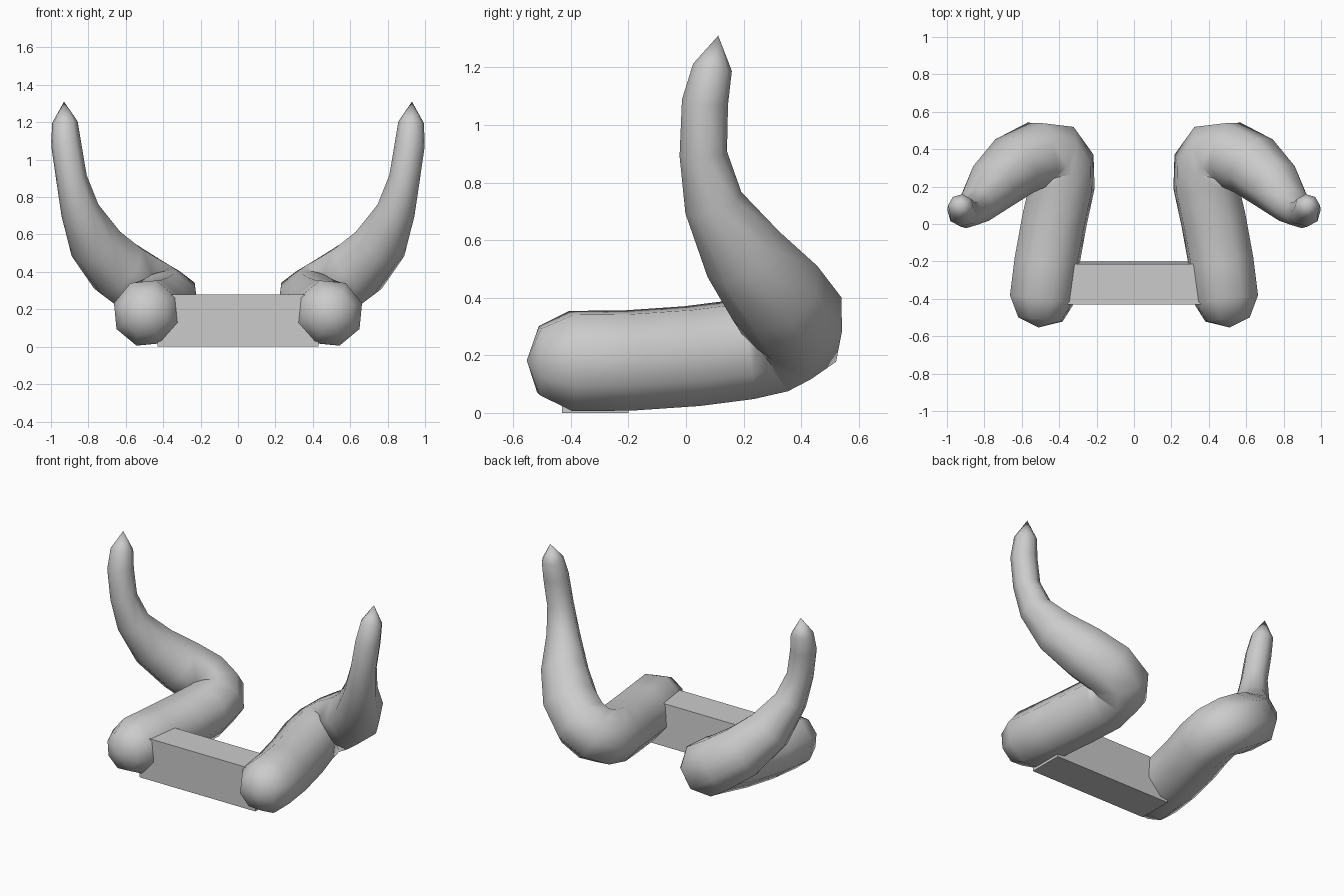
import bpy, bmesh, math
from mathutils import Vector

if "Cube" in bpy.data.objects:
    bpy.data.objects.remove(bpy.data.objects["Cube"])

SIDES = 8

# Centre line and radius of one arm: x, y, z, radius (front foot, bend, raised tip)
PATH = [
    (0.50, -0.51, 0.182, 0.125),
    (0.49, -0.40, 0.180, 0.182),
    (0.465, -0.20, 0.182, 0.182),
    (0.425, 0.02, 0.197, 0.182),
    (0.385, 0.20, 0.220, 0.182),
    (0.385, 0.31, 0.245, 0.182),
    (0.425, 0.37, 0.275, 0.182),
    (0.51, 0.375, 0.325, 0.182),
    (0.64, 0.31, 0.415, 0.175),
    (0.76, 0.20, 0.550, 0.148),
    (0.845, 0.095, 0.730, 0.104),
    (0.89, 0.06, 0.900, 0.083),
    (0.918, 0.066, 1.080, 0.081),
    (0.926, 0.092, 1.200, 0.069),
]
FOOT_END = Vector((0.51, -0.553, 0.182))
TIP = Vector((0.93, 0.112, 1.31))


def make_arm(name, side):
    """Sweep an eight-sided ring along the path; side is +1 or -1."""
    bm = bmesh.new()
    pts = [Vector(p[:3]) for p in PATH]
    chain = [FOOT_END] + pts + [TIP]
    tangent = Vector((0, 1, 0))
    u, v = Vector((1, 0, 0)), Vector((0, 0, 1))
    rings = []
    for i, p in enumerate(pts):
        new = ((chain[i + 2] - p).normalized() + (p - chain[i]).normalized()).normalized()
        if i == 0:
            new = (pts[1] - p).normalized()
        q = tangent.rotation_difference(new)
        u, v, tangent = q @ u, q @ v, new
        ring = []
        for k in range(SIDES):
            a = math.tau * k / SIDES + math.radians(17)
            ring.append(bm.verts.new(p + PATH[i][3] * (u * math.cos(a) + v * math.sin(a))))
        rings.append(ring)
    ends = bm.verts.new(FOOT_END), bm.verts.new(TIP)
    for k in range(SIDES):
        n = (k + 1) % SIDES
        for a, b in zip(rings, rings[1:]):
            bm.faces.new((a[k], a[n], b[n], b[k]))
        bm.faces.new((ends[0], rings[0][n], rings[0][k]))
        bm.faces.new((ends[1], rings[-1][k], rings[-1][n]))
    for vert in bm.verts:
        vert.co.x *= side
        vert.co.z = max(vert.co.z, 0)
    bmesh.ops.recalc_face_normals(bm, faces=bm.faces)
    for f in bm.faces:
        f.smooth = True
    mesh = bpy.data.meshes.new(name)
    bm.to_mesh(mesh)
    bm.free()
    bpy.context.collection.objects.link(bpy.data.objects.new(name, mesh))


# Mirrored pair of arms
make_arm("right_arm", 1)
make_arm("left_arm", -1)

# Flat bar joining the two feet, back face leaning slightly
bpy.ops.mesh.primitive_cube_add(size=1, location=(0, -0.315, 0.139))
bar = bpy.context.object
bar.name = "cross_bar"
for vert in bar.data.vertices:
    vert.co = (vert.co.x * 0.86, vert.co.y * 0.23, vert.co.z * 0.278)
    if vert.co.y > 0 and vert.co.z > 0:
        vert.co.y -= 0.015
